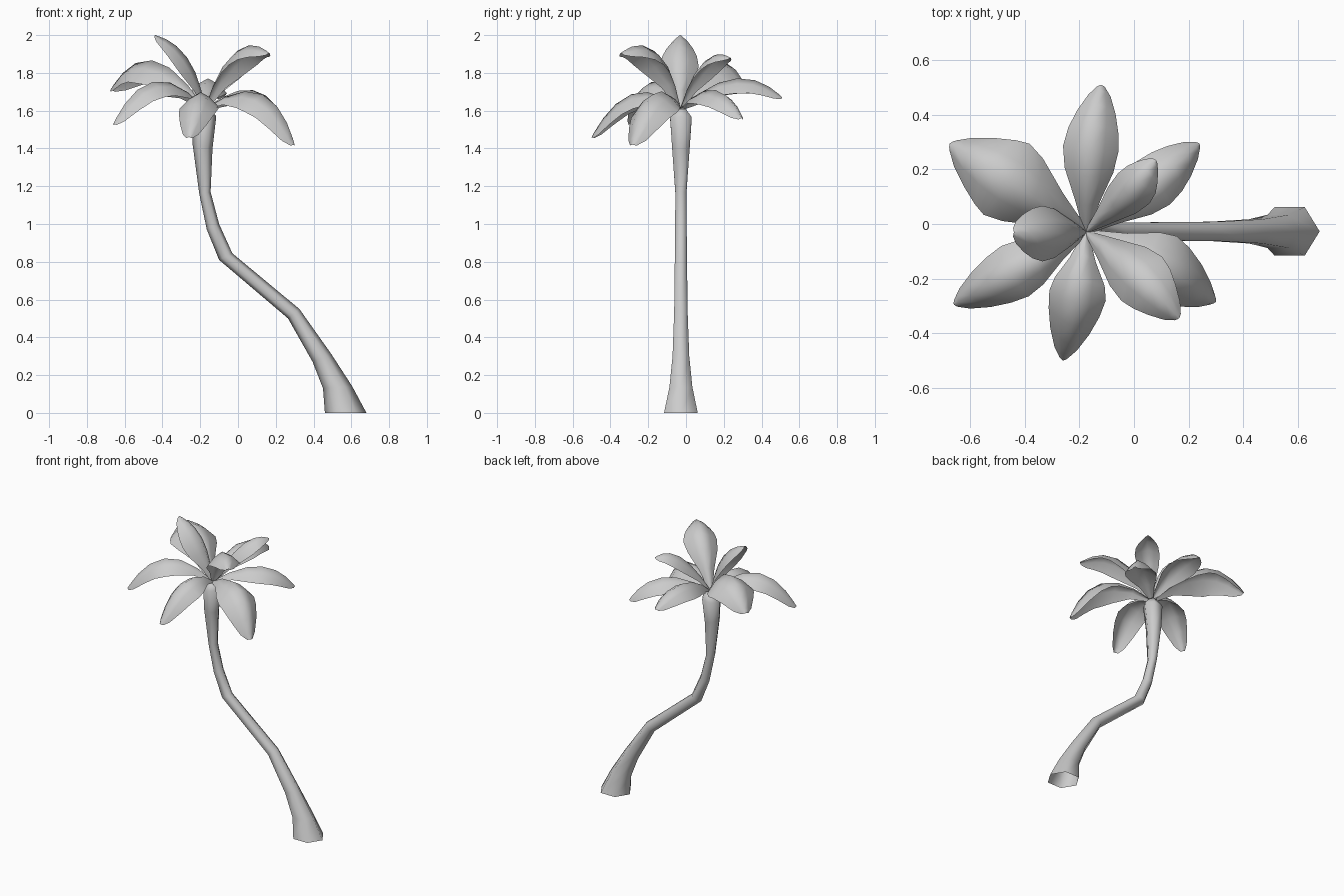
import bpy
import bmesh
import math
from mathutils import Vector

cube = bpy.data.objects.get("Cube")
if cube:
    bpy.data.objects.remove(cube, do_unlink=True)

# One plain grey for the whole tree
grey = bpy.data.materials.new("plain_grey")
grey.use_nodes = True
COLOUR = (0.6, 0.6, 0.6, 1)
grey.diffuse_color = COLOUR
grey.node_tree.nodes["Principled BSDF"].inputs["Base Color"].default_value = COLOUR


def loft(name, rows, closed=False, cap_end=False):
    """Skin a list of point rows into a smooth sheet or tube."""
    bm = bmesh.new()
    grid = [[bm.verts.new(p) for p in row] for row in rows]
    n = len(grid[0])
    for a, b in zip(grid, grid[1:]):
        for i in range(n if closed else n - 1):
            j = (i + 1) % n
            bm.faces.new((a[i], a[j], b[j], b[i]))
    if cap_end:
        bm.faces.new(grid[-1])
    mesh = bpy.data.meshes.new(name)
    bm.to_mesh(mesh)
    bm.free()
    mesh.materials.append(grey)
    obj = bpy.data.objects.new(name, mesh)
    bpy.context.collection.objects.link(obj)
    bpy.ops.object.select_all(action='DESELECT')
    obj.select_set(True)
    bpy.context.view_layer.objects.active = obj
    bpy.ops.object.shade_smooth_by_angle(angle=math.radians(65))
    return obj


# Trunk: six-sided rings given by left edge, right edge and radius in depth
TRUNK = [
    ((0.46, 0.0), (0.68, 0.0), 0.103),
    ((0.45, 0.13), (0.605, 0.14), 0.07),
    ((0.395, 0.27), (0.495, 0.31), 0.051),
    ((0.265, 0.50), (0.325, 0.55), 0.041),
    ((-0.10, 0.81), (-0.03, 0.845), 0.037),
    ((-0.165, 0.97), (-0.10, 1.0), 0.035),
    ((-0.205, 1.16), (-0.145, 1.17), 0.034),
    ((-0.24, 1.42), (-0.135, 1.40), 0.054),
    ((-0.245, 1.55), (-0.115, 1.57), 0.066),
    ((-0.20, 1.61), (-0.15, 1.61), 0.03),
]


def trunk_ring(left, right, radius):
    a = Vector((left[0], -0.027, left[1]))
    b = Vector((right[0], -0.027, right[1]))
    centre, half = (a + b) / 2, (b - a) / 2
    depth = Vector((0, radius, 0))
    angles = [k * math.tau / 6 for k in range(6)]
    return [centre + half * math.cos(t) + depth * math.sin(t) for t in angles]


loft("trunk", [trunk_ring(*r) for r in TRUNK], closed=True, cap_end=True)

# Leaves: midrib middle, midrib tip and half width
CROWN = Vector((-0.175, -0.03, 1.61))
LEAVES = {
    "back_right_leaf": ((-0.445, 0.15, 1.865), (-0.675, 0.295, 1.71), 0.155),
    "back_leaf": ((-0.16, 0.26, 1.77), (-0.12, 0.51, 1.67), 0.102),
    "upper_back_left_leaf": ((-0.03, 0.10, 1.86), (0.08, 0.235, 1.88), 0.08),
    "upper_front_left_leaf": ((-0.01, -0.165, 1.912), (0.165, -0.345, 1.905), 0.11),
    "front_left_leaf": ((0.12, -0.17, 1.69), (0.30, -0.285, 1.42), 0.128),
    "back_left_leaf": ((0.07, 0.15, 1.71), (0.24, 0.295, 1.56), 0.10),
    "front_right_leaf": ((-0.44, -0.175, 1.755), (-0.66, -0.295, 1.53), 0.105),
    "front_leaf": ((-0.21, -0.28, 1.69), (-0.26, -0.50, 1.46), 0.105),
    "upper_right_leaf": ((-0.265, -0.035, 1.875), (-0.44, -0.03, 2.0), 0.102),
}
OUTLINE = [(0, 0.1), (0.16, 0.46), (0.34, 0.88), (0.52, 1), (0.7, 0.9), (0.85, 0.69), (0.96, 0.4), (1, 0.15)]


def leaf_rows(middle, tip, half_width):
    mid, end = Vector(middle), Vector(tip)
    control = 2 * mid - (CROWN + end) / 2
    side = (end - CROWN).cross(Vector((0, 0, 1))).normalized()
    rows = []
    for t, share in OUTLINE:
        rib = CROWN * (1 - t) ** 2 + control * 2 * t * (1 - t) + end * t * t
        along = (control - CROWN) * (1 - t) + (end - control) * t
        up = side.cross(along).normalized()
        w = half_width * share
        # The blade is folded down on both sides of the rib
        rows.append([rib + side * w * u - up * w * 0.78 * abs(u) ** 1.5
                     for u in (-1, -0.5, 0, 0.5, 1)])
    return rows


for leaf_name, spec in LEAVES.items():
    loft(leaf_name, leaf_rows(*spec))
